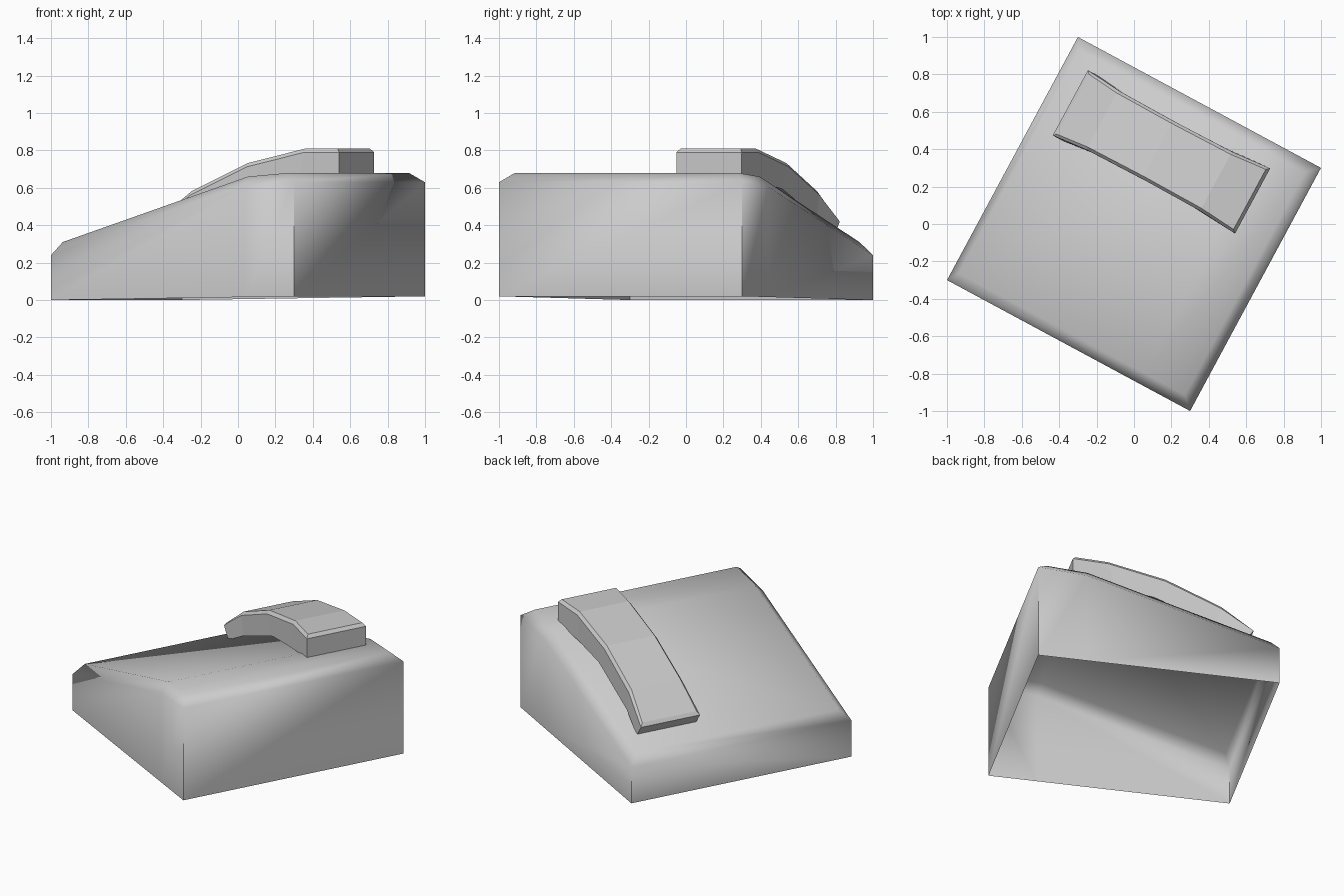
import bpy, bmesh, math

if "Cube" in bpy.data.objects:
    bpy.data.objects.remove(bpy.data.objects["Cube"])

TURN = math.atan2(-0.7, 1.3)


def loft(name, stations, v_mid, inset, open_bottom):
    """Skin six-point sections along the length.
    Station: half width, bottom (u, z), shoulder (u, z), top (u, z)."""
    bm = bmesh.new()
    rings = []
    for half, bot, side, top in stations:
        pts = [(bot, -half), (side, -half), (top, -half + inset),
               (top, half - inset), (side, half), (bot, half)]
        rings.append([bm.verts.new((p[0], v_mid + v, p[1])) for p, v in pts])
    for a, b in zip(rings, rings[1:]):
        for i in range(5 if open_bottom else 6):
            j = (i + 1) % 6
            bm.faces.new((a[i], a[j], b[j], b[i]))
    for r in (rings[0], rings[-1]):
        bm.faces.new((r[0], r[1], r[4], r[5]))
        bm.faces.new((r[1], r[2], r[3], r[4]))
    bmesh.ops.recalc_face_normals(bm, faces=bm.faces)
    mesh = bpy.data.meshes.new(name)
    bm.to_mesh(mesh)
    bm.free()
    obj = bpy.data.objects.new(name, mesh)
    bpy.context.collection.objects.link(obj)
    obj.rotation_euler.z = TURN
    return obj


# Sloped base shell, open underneath
base = loft("telephone_base", [
    (0.738, (-0.738, 0.0), (-0.738, 0.24), (-0.70, 0.31)),
    (0.738, (0.44, 0.016), (0.44, 0.605), (0.424, 0.66)),
    (0.738, (0.738, 0.02), (0.738, 0.63), (0.673, 0.68)),
], 0, 0.062, True)
bpy.context.view_layer.objects.active = base
base.select_set(True)
bpy.ops.object.shade_smooth_by_angle(angle=math.radians(65))

# Arched handset with chamfered top edge
loft("handset", [
    (0.198, (-0.55, 0.345), (-0.607, 0.42), (-0.592, 0.442)),
    (0.180, (-0.38, 0.44), (-0.41, 0.562), (-0.413, 0.582)),
    (0.176, (0.0, 0.594), (-0.072, 0.712), (-0.076, 0.732)),
    (0.180, (0.24, 0.625), (0.28, 0.79), (0.278, 0.81)),
    (0.198, (0.50, 0.66), (0.50, 0.79), (0.482, 0.81)),
], 0.409, 0.016, False)
